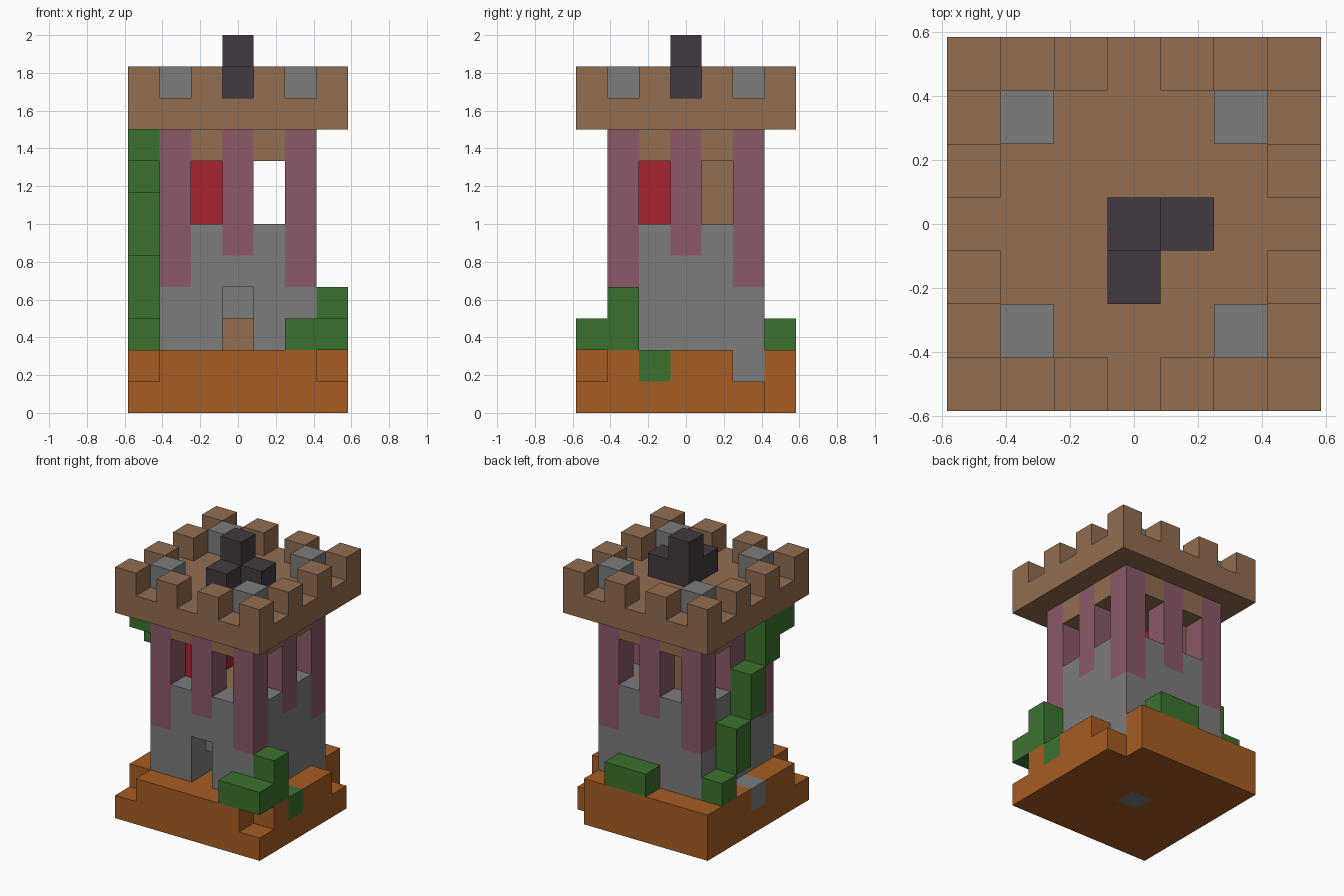
import bpy
import bmesh
from mathutils import Vector

if "Cube" in bpy.data.objects:
    bpy.data.objects.remove(bpy.data.objects["Cube"])

U = 1 / 6  # edge of one building block


def material(name, rgb):
    linear = [((c / 255 + 0.055) / 1.055) ** 2.4 for c in rgb] + [1.0]
    m = bpy.data.materials.new(name)
    m.use_nodes = True
    m.diffuse_color = linear
    m.node_tree.nodes["Principled BSDF"].inputs["Base Color"].default_value = linear
    return m


orange = material("orange earth", (166, 92, 34))
grey = material("grey stone", (124, 124, 124))
brown = material("brown wood", (146, 109, 80))
purple = material("faded purple", (139, 89, 103))
red = material("red cloth", (170, 34, 48))
green = material("leaf green", (59, 114, 46))
dark = material("dark slate", (66, 59, 66))

cells = {}  # block position -> part name
parts = {}  # part name -> material


def fill(name, mat, x, y, z):
    """Fill inclusive block ranges; later parts replace earlier ones."""
    parts[name] = mat
    spans = [(r, r) if isinstance(r, int) else r for r in (x, y, z)]
    for i in range(spans[0][0], spans[0][1] + 1):
        for j in range(spans[1][0], spans[1][1] + 1):
            for k in range(spans[2][0], spans[2][1] + 1):
                cells[i, j, k] = name


def cut(*positions):
    for p in positions:
        cells.pop(p, None)


# Stepped earth base with broken corners
fill("base", orange, (-3, 3), (-3, 3), (0, 1))
cut((-3, -3, 1), (3, -3, 1), (3, 3, 0), (3, 3, 1), (3, 2, 1))
fill("base_stones", grey, 0, 0, 0)
fill("base_stones", grey, -3, 0, 1)
fill("base_stones", grey, 2, 2, 1)

# Stone tower with an inner floor and a ceiling
fill("tower_wall", grey, (-2, 2), (-2, 2), (2, 5))
fill("upper_floor", brown, (-1, 1), (-1, 1), 5)
fill("lintel", brown, (-2, 2), (-2, 2), 8)

# Doorway in the front wall
cut((0, -2, 2), (0, -2, 3), (0, -1, 2))
fill("door", brown, 0, 0, 2)

# Hanging columns around the tower, the corner ones longer
for i in (-2, 0, 2):
    for j in (-2, 0, 2):
        if (i, j) != (0, 0):
            fill("columns", purple, i, j, (5 if 0 in (i, j) else 4, 8))

# Things standing inside the upper room
fill("red_drape", red, -1, (-1, 0), (6, 7))
fill("inner_post", brown, -1, 1, (6, 7))

# Platform, battlements and corner stones
fill("platform", brown, (-3, 3), (-3, 3), 9)
for s in (-3, 3):
    for t in (-3, -1, 1, 3):
        fill("platform", brown, s, t, 10)
        fill("platform", brown, t, s, 10)
for i in (-2, 2):
    for j in (-2, 2):
        fill("roof_stones", grey, i, j, 10)

# Chimney with two low side blocks
fill("chimney", dark, 0, 0, (10, 11))
fill("chimney", dark, 1, 0, 10)
fill("chimney", dark, 0, -1, 10)

# Ivy climbing the right wall in steps
for y, z in ((2, 2), (1, (3, 4)), (0, (5, 6)), (-1, (7, 8)), (-2, 8)):
    fill("climbing_ivy", green, -3, y, z)

# Bushes at the front left corner and at the back
fill("front_bush", green, (2, 3), -3, 2)
fill("front_bush", green, 3, -2, (2, 3))
fill("front_bush", green, 3, -1, 1)
fill("back_bush", green, (0, 1), 3, 2)

# Turn every part into a mesh of its exposed faces
AXES = [Vector(a) for a in ((1, 0, 0), (0, 1, 0), (0, 0, 1))]


def build(name, mat):
    bm = bmesh.new()
    for cell in [c for c, n in cells.items() if n == name]:
        centre = Vector(cell) + AXES[2] / 2
        for a in range(3):
            for sign in (-1, 1):
                normal = AXES[a] * sign
                if tuple(int(v) for v in Vector(cell) + normal) in cells:
                    continue
                u, v = AXES[(a + 1) % 3], AXES[(a + 2) % 3] * sign
                corners = (-u - v, u - v, u + v, v - u)
                bm.faces.new([bm.verts.new((centre + (normal + c) / 2) * U)
                              for c in corners])
    bmesh.ops.remove_doubles(bm, verts=bm.verts, dist=U / 100)
    bmesh.ops.dissolve_limit(bm, angle_limit=0.01, verts=bm.verts, edges=bm.edges)
    mesh = bpy.data.meshes.new(name)
    bm.to_mesh(mesh)
    bm.free()
    mesh.materials.append(mat)
    bpy.context.collection.objects.link(bpy.data.objects.new(name, mesh))


for part, mat in parts.items():
    build(part, mat)
